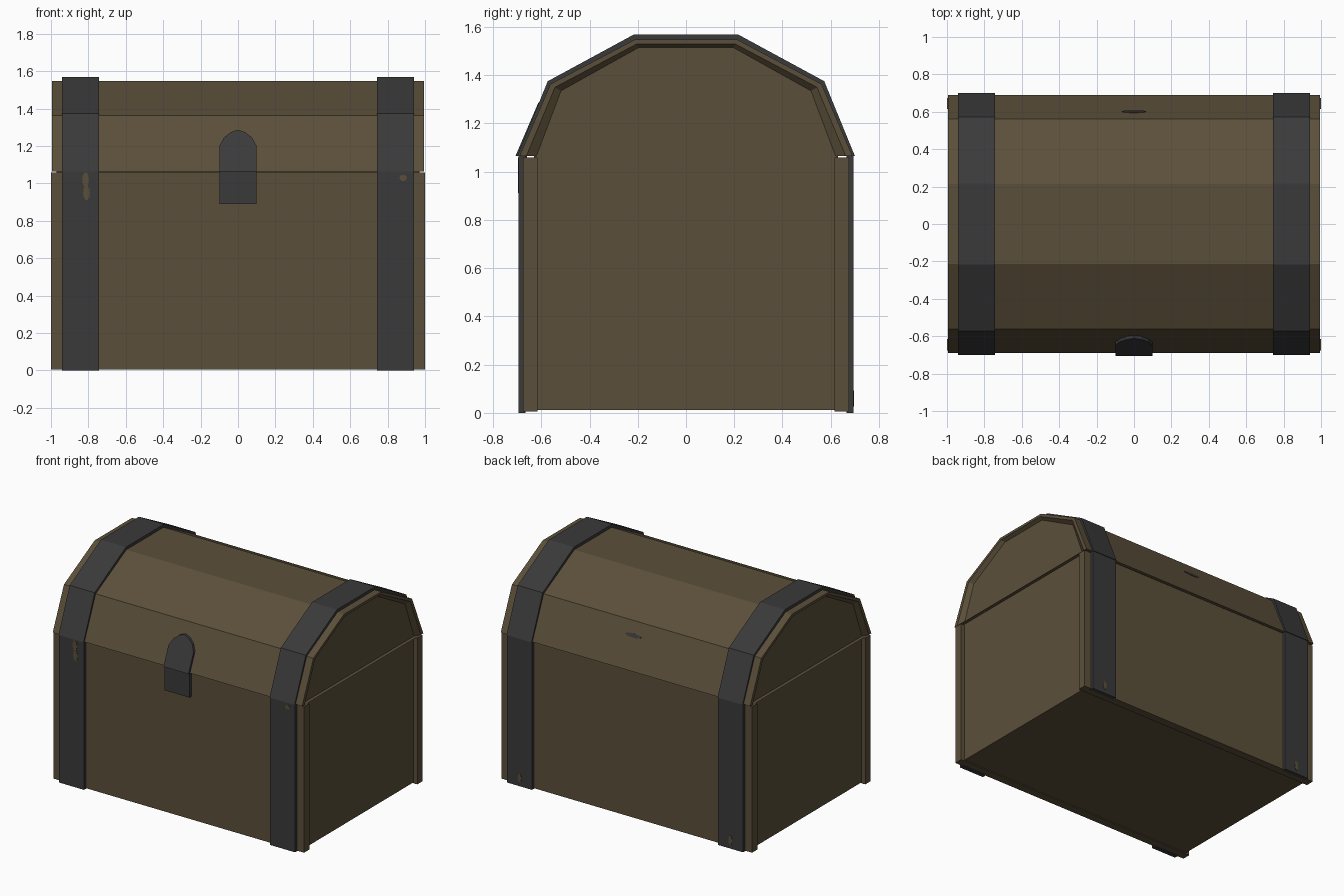
import bpy, bmesh, math
from mathutils import Vector, Matrix

if "Cube" in bpy.data.objects:
    bpy.data.objects.remove(bpy.data.objects["Cube"])


def material(name, rgb):
    m = bpy.data.materials.new(name)
    m.diffuse_color = (*rgb, 1)
    m.use_nodes = True
    m.node_tree.nodes["Principled BSDF"].inputs["Base Color"].default_value = m.diffuse_color
    return m


WOOD = material("brown wood", (0.105, 0.078, 0.042))
IRON = material("dark iron", (0.042, 0.042, 0.043))
SCUFF = material("worn patch", (0.105, 0.078, 0.042))
SEAM = 1.065  # height where the lid meets the body


def finish(name, bm, mat):
    bmesh.ops.recalc_face_normals(bm, faces=bm.faces[:])
    me = bpy.data.meshes.new(name)
    bm.to_mesh(me)
    bm.free()
    me.materials.append(mat)
    ob = bpy.data.objects.new(name, me)
    bpy.context.collection.objects.link(ob)
    return ob


def box(name, lo, hi, mat):
    bm = bmesh.new()
    lo, hi = Vector(lo), Vector(hi)
    bmesh.ops.create_cube(bm, size=1, matrix=Matrix.Translation((lo + hi) / 2)
                          @ Matrix.Diagonal((*(hi - lo), 1)))
    return finish(name, bm, mat)


def loft(name, rings, mat):
    """Skin a list of closed loops of points and cap both ends."""
    bm = bmesh.new()
    loops = [[bm.verts.new(p) for p in ring] for ring in rings]
    n = len(loops[0])
    for a, b in zip(loops, loops[1:]):
        for i in range(n):
            j = (i + 1) % n
            bm.faces.new((a[i], a[j], b[j], b[i]))
    bm.faces.new(loops[0])
    bm.faces.new(loops[-1])
    return finish(name, bm, mat)


def arch(half):
    """Mirror a half profile of (y, z) points into the whole lid arch."""
    return [(-y, z) for y, z in half] + [(y, z) for y, z in reversed(half)]


def at_x(x, profile):
    return [(x, y, z) for y, z in profile]


def plate(name, centre, normal, outline, mat, depth=0.006):
    """Thin flat plate with a 2D outline, lying on a y/z facing surface."""
    n = Vector(normal).normalized()
    right = Vector((1, 0, 0))
    up = n.cross(right)
    if up.z < 0:
        up = -up
    c = Vector(centre)
    ring = [c + right * u + up * v for u, v in outline]
    return loft(name, [[p - n * depth / 2 for p in ring],
                       [p + n * depth / 2 for p in ring]], mat)


def oval(w, h):
    return [(w * math.cos(k * math.pi / 5), h * math.sin(k * math.pi / 5)) for k in range(10)]


# Body: front and back boards overhang the recessed end panels and floor
box("body_core", (-0.97, -0.63, 0.012), (0.97, 0.63, SEAM), WOOD)
for side, s in (("front", -1), ("back", 1)):
    y0, y1 = sorted((s * 0.615, s * 0.675))
    box(side + "_board", (-1, y0, 0.005), (1, y1, SEAM - 0.006), WOOD)

# Lid: arched shell with a bevelled rim around each recessed end panel
outer = arch([(0.69, SEAM), (0.562, 1.363), (0.213, 1.547)])
rim = arch([(0.662, SEAM), (0.543, 1.35), (0.205, 1.529)])
panel = arch([(0.62, SEAM), (0.518, 1.335), (0.195, 1.515)])
loft("lid", [at_x(-0.97, panel), at_x(-0.995, rim), at_x(-0.995, outer),
             at_x(0.995, outer), at_x(0.995, rim), at_x(0.97, panel)], WOOD)

# Iron straps: bands over the lid and down the front and back boards
band = arch([(0.70, SEAM), (0.573, 1.375), (0.217, 1.568)])
inner = arch([(0.68, SEAM), (0.55, 1.355), (0.208, 1.54)])
for side, s in (("left", -1), ("right", 1)):
    x0, x1 = sorted((s * 0.742, s * 0.942))
    hoop = band + inner[::-1]
    loft(side + "_lid_strap", [at_x(x0, hoop), at_x(x1, hoop)], IRON)
    for face, f in (("front", -1), ("back", 1)):
        y0, y1 = sorted((f * 0.665, f * 0.695))
        box(f"{side}_{face}_strap", (x0, y0, 0), (x1, y1, SEAM), IRON)

# Latch: square lower plate and a pointed hasp lying on the lid slope
box("latch_plate", (-0.1, -0.694, 0.89), (0.1, -0.66, SEAM), IRON)
tip = [(0.1, SEAM), (0.1, 1.2), (0.075, 1.245), (0.04, 1.273), (0, 1.287)]
hasp = tip + [(-x, z) for x, z in reversed(tip[:-1])]


def slope_y(z, lift):
    return -0.69 + (z - SEAM) * 0.128 / 0.298 - lift


loft("latch_hasp", [[(x, slope_y(z, d), z) for x, z in hasp] for d in (-0.005, 0.017)], IRON)
plate("back_lid_catch", (0, 0.60, 1.275), (0, 0.298, 0.128), oval(0.065, 0.014), IRON)

# Worn patches on the straps
for x, y, z, w, h in [(-0.815, -0.695, 1.02, 0.018, 0.04), (-0.81, -0.695, 0.95, 0.018, 0.04),
                      (0.883, -0.695, 1.03, 0.02, 0.017),
                      (-0.84, 0.695, 0.06, 0.015, 0.035), (0.84, 0.695, 0.06, 0.015, 0.03)]:
    plate("worn_patch", (x, y, z), (0, y, 0), oval(w, h), SCUFF, 0.004)
